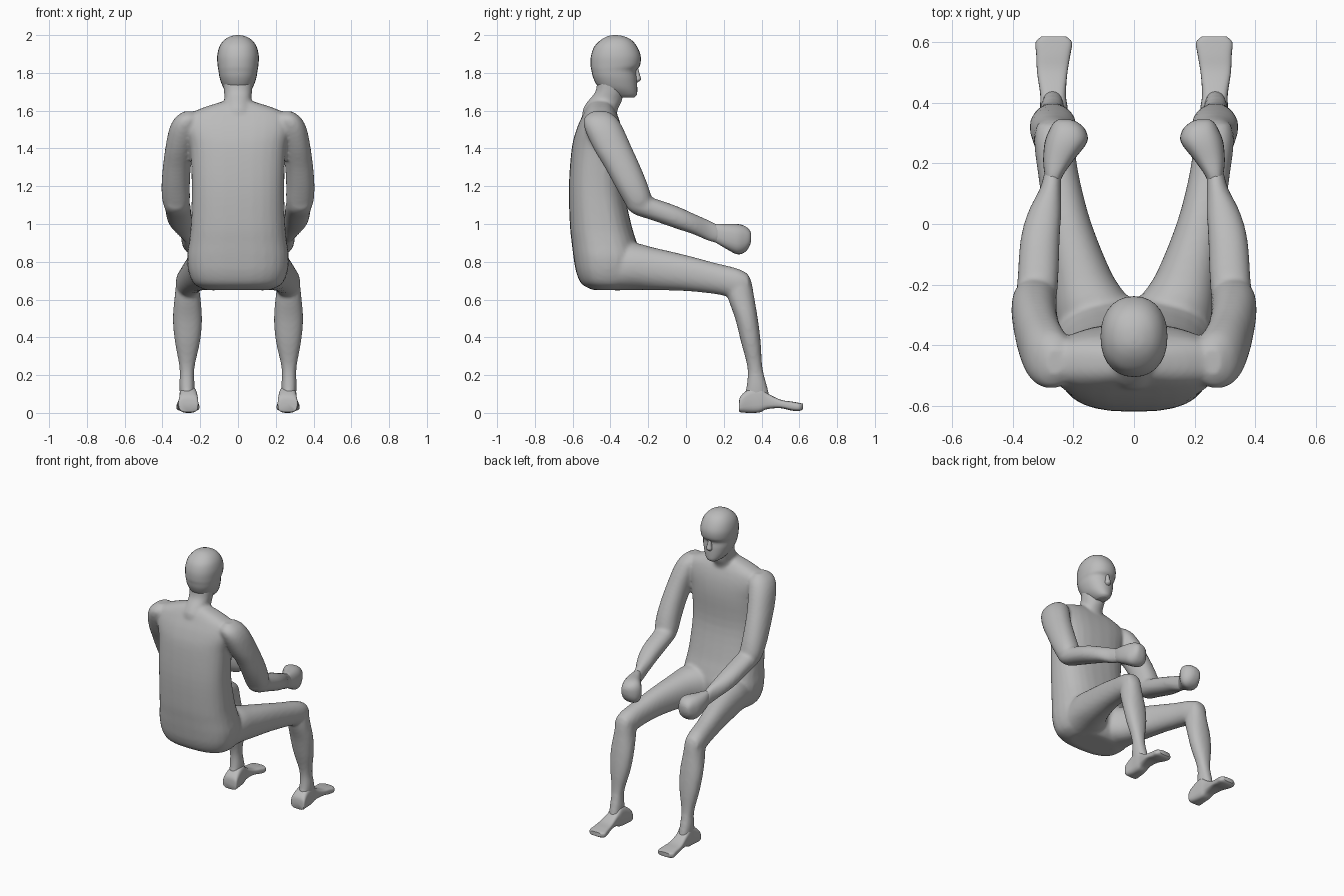
import bpy
import bmesh
import math
from mathutils import Vector

default_cube = bpy.data.objects.get("Cube")
if default_cube:
    bpy.data.objects.remove(default_cube, do_unlink=True)

grey = bpy.data.materials.new("plain grey")
grey.use_nodes = True
grey_value = (0.5, 0.5, 0.5, 1)
grey.diffuse_color = grey_value
grey.node_tree.nodes["Principled BSDF"].inputs["Base Color"].default_value = grey_value


def smooth_rows(rows, steps):
    """Resample the section rows with a Catmull-Rom spline."""
    points = [Vector(row) for row in rows]
    points = [points[0]] + points + [points[-1]]
    result = []
    for before, start, end, after in zip(points, points[1:], points[2:], points[3:]):
        for step in range(steps):
            t = step / steps
            bend = before * 2 - start * 5 + end * 4 - after
            twist = start * 3 - before - end * 3 + after
            result.append(start + ((end - before) * t + bend * t * t + twist * t ** 3) / 2)
    result.append(points[-1])
    return result


def loft(bm, axis, rows, power=2.2, side=1, segments=28, steps=4):
    """Skin rounded sections; a row is height or depth, then the
    extents across and along, all in hundredths of a unit."""
    rings = []
    for place, left, right, low, high in smooth_rows(rows, steps):
        ring = []
        for index in range(segments):
            angle = math.tau * index / segments
            c, s = math.cos(angle), math.sin(angle)
            u = math.copysign(abs(c) ** (2 / power), c)
            v = math.copysign(abs(s) ** (2 / power), s)
            across = (left + right + u * (right - left)) / 2 * side
            along = (low + high + v * (high - low)) / 2
            spot = (across, along, place) if axis == "Z" else (across, place, along)
            ring.append(bm.verts.new(Vector(spot) / 100))
        rings.append(ring)
    for lower, upper in zip(rings, rings[1:]):
        for i in range(segments):
            j = (i + 1) % segments
            bm.faces.new((lower[i], lower[j], upper[j], upper[i]))
    bm.faces.new(rings[0])
    bm.faces.new(rings[-1])


def centred(rows):
    """Turn half widths into left and right extents."""
    return [(z, -half, half, back, front) for z, half, back, front in rows]


def finish(name, bm, fuse=False, sharp=40):
    bmesh.ops.recalc_face_normals(bm, faces=bm.faces)
    mesh = bpy.data.meshes.new(name)
    bm.to_mesh(mesh)
    bm.free()
    mesh.materials.append(grey)
    part = bpy.data.objects.new(name, mesh)
    bpy.context.collection.objects.link(part)
    bpy.ops.object.select_all(action="DESELECT")
    part.select_set(True)
    bpy.context.view_layer.objects.active = part
    bpy.ops.object.shade_smooth_by_angle(angle=math.radians(sharp))
    if fuse:
        # Melt the overlapping limbs into one continuous skin
        remesh = part.modifiers.new("fuse", "REMESH")
        remesh.mode = "VOXEL"
        remesh.voxel_size = 0.011
        remesh.use_smooth_shade = True
        soften = part.modifiers.new("soften", "SMOOTH")
        soften.factor = 0.5
        soften.iterations = 6
    return part


# Torso and neck, rows of height, half width, back, front
torso = centred([
    (65, 17, -49, -30), (68, 23, -55, -27), (74, 26, -58, -25), (82, 27, -59.5, -24),
    (90, 26, -60.5, -26), (100, 25, -61.5, -29), (120, 24.5, -62, -33),
    (140, 25.5, -60.5, -33), (150, 28, -58, -34), (157, 27, -55, -36),
    (161, 20, -53, -38), (164, 11, -51, -40), (165.5, 6, -49, -42)])
neck = centred([
    (156, 10, -55, -37), (161, 8, -54.5, -36), (165, 7, -52, -34),
    (170, 7.5, -48, -33), (176, 8, -47, -33)])

# Limbs, rows of position, inner and outer extents, low and high extents
upper_arm = [
    (159.5, 23, 29, -50, -41), (156, 20, 33.5, -54, -36.5), (150, 21, 36.5, -53.5, -33),
    (140, 23.5, 38.5, -49, -28.5), (130, 25, 39.8, -43, -24), (120, 25.5, 40.5, -37.5, -20),
    (112, 25.5, 40, -33, -18), (107, 27, 38, -30, -20)]
forearm = [
    (-31, 29, 37, 108, 114), (-27, 26, 39, 105, 117), (-18, 25, 38.5, 102, 114),
    (-5, 24.5, 37.5, 97.5, 109.5), (4, 24, 35, 94.5, 105.5), (12, 24, 31, 91, 102),
    (18, 24, 29.5, 89.5, 99)]
thigh = [
    (-50, 4, 23, 67, 84), (-40, 1, 25, 65, 88), (-28, 0, 26.5, 65, 90),
    (-17, 7, 27.5, 65, 87.5), (0, 14, 29.5, 64.5, 83.5), (15, 18, 31.5, 63, 79.5),
    (27, 20, 33, 61, 76.5), (33, 22, 32, 64, 73.5)]
shin = [
    (74, 23, 31, 26, 32), (70, 21, 32.5, 23, 34.5), (62, 20, 33.5, 22, 36),
    (50, 19, 34.5, 26, 38), (38, 20, 33.5, 29, 39.5), (24, 23, 31, 32.5, 40.5),
    (14, 23, 31, 32, 43), (6, 23, 30.5, 30, 45)]

body = bmesh.new()
loft(body, "Z", torso, power=2.6)
loft(body, "Z", neck)
for side in (1, -1):
    loft(body, "Z", upper_arm, side=side)
    loft(body, "Y", forearm, side=side)
    loft(body, "Y", thigh, side=side)
    loft(body, "Z", shin, side=side)
finish("body", body, fuse=True)

# Head with a narrow chin, brow and recessed eye line
head = bmesh.new()
loft(head, "Z", centred([
    (167, 3, -36, -27.5), (168.5, 5, -40, -26), (172, 7.7, -46, -25.8),
    (177, 9.6, -49, -26), (181, 10.3, -50, -26.3), (184, 10.8, -50.5, -24.3),
    (189, 11, -50.3, -24), (194, 9.8, -48.5, -26), (197.5, 7.2, -45, -29),
    (199.4, 3.8, -41.5, -33), (200, 0.8, -38.5, -36.5)]))
finish("head", head, sharp=60)

nose = bmesh.new()
loft(nose, "Z", centred([
    (175, 1, -28, -25.5), (176.5, 2, -28, -23.8), (179, 1.5, -28, -24.4),
    (183, 1, -28, -25.5)]), segments=12)
finish("nose", nose, sharp=60)

# Closed fists and flat-soled feet
fist = [
    (12, 25, 29, 92, 99), (16, 23.5, 29.5, 90, 100), (21, 20, 30, 87, 100),
    (27, 15.5, 29.5, 84, 100), (31, 16, 28, 85, 99), (33.5, 18.5, 26.5, 88, 97),
    (34.5, 21, 25, 91, 95)]
foot = [
    (28, 22, 31, 1, 5), (29, 21, 31.5, 0.3, 9), (34, 21.5, 31, 0, 13),
    (39, 22, 31, 0.3, 14), (43, 22.5, 31, 2, 10.5), (50, 22, 32, 2.5, 7),
    (56, 21, 32.3, 1.2, 6), (60, 20.5, 32.5, 1, 5.3), (62, 22.5, 30.5, 2, 4.8)]
for label, side in (("left", 1), ("right", -1)):
    hand_mesh = bmesh.new()
    loft(hand_mesh, "Y", fist, power=2.5, side=side)
    finish(label + "_fist", hand_mesh)
    foot_mesh = bmesh.new()
    loft(foot_mesh, "Y", foot, power=3.5, side=side)
    finish(label + "_foot", foot_mesh)
